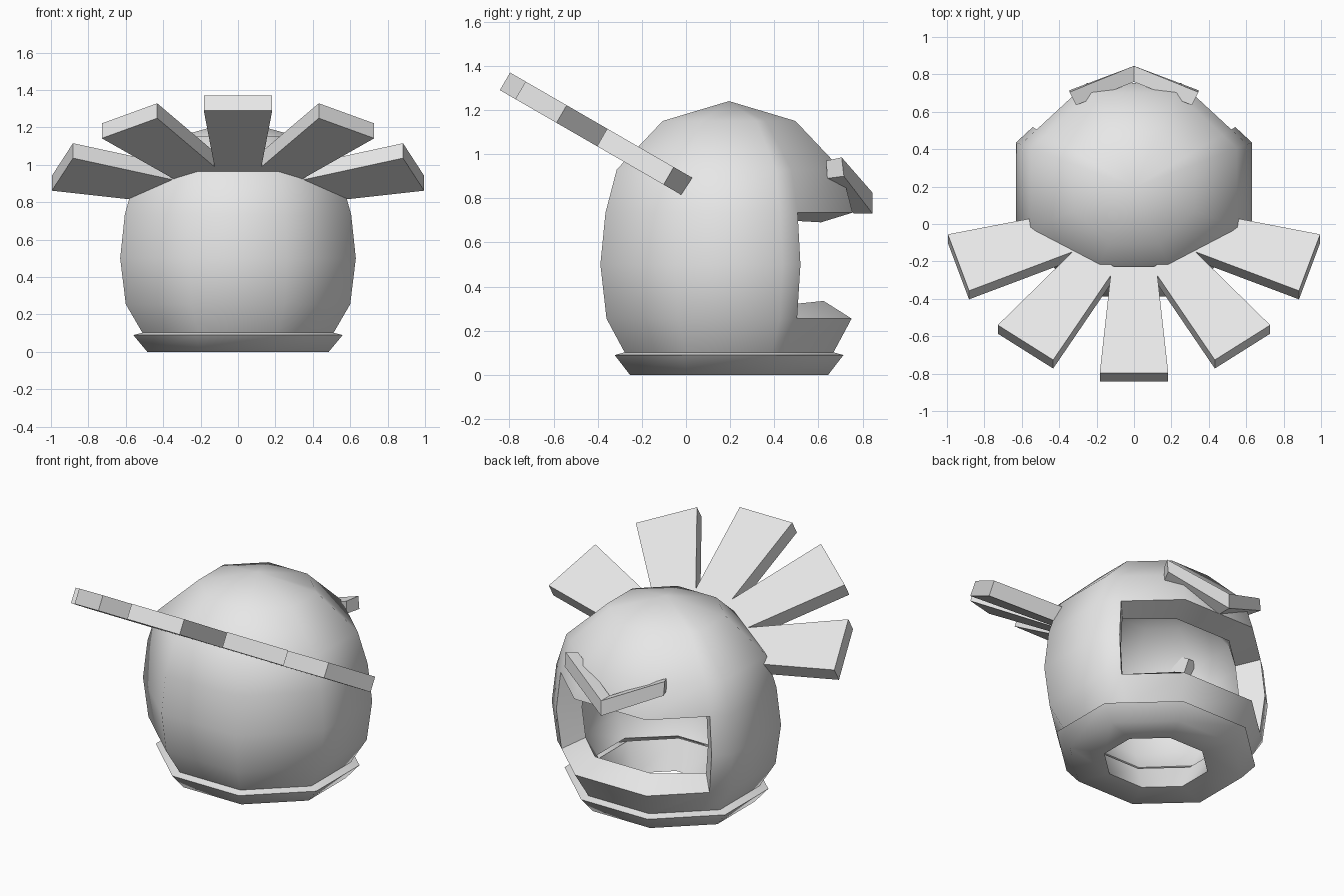
import bpy, bmesh, math
from mathutils import Vector

cube = bpy.data.objects.get("Cube")
if cube:
    bpy.data.objects.remove(cube)

grey = bpy.data.materials.new("light grey")
grey.use_nodes = True
grey.diffuse_color = (0.8, 0.8, 0.8, 1)
grey.node_tree.nodes["Principled BSDF"].inputs["Base Color"].default_value = (0.8, 0.8, 0.8, 1)

CENTRE_Y = 0.195
DEPTH = 0.925  # front-to-back squash of the octagon


def make(name, bm, smooth=None):
    bmesh.ops.recalc_face_normals(bm, faces=bm.faces)
    mesh = bpy.data.meshes.new(name)
    bm.to_mesh(mesh)
    bm.free()
    mesh.materials.append(grey)
    ob = bpy.data.objects.new(name, mesh)
    bpy.context.collection.objects.link(ob)
    bpy.ops.object.select_all(action='DESELECT')
    bpy.context.view_layer.objects.active = ob
    ob.select_set(True)
    if smooth:
        bpy.ops.object.shade_smooth_by_angle(angle=math.radians(smooth))
    return ob


def octagon(half_width, jambs=False):
    """Octagon outline; jambs adds a point on each rear diagonal."""
    r = half_width / math.cos(math.pi / 8)
    pts = [Vector((r * math.cos(a), CENTRE_Y + DEPTH * r * math.sin(a)))
           for a in (math.pi / 8 + k * math.pi / 4 for k in range(8))]
    if jambs:
        pts.insert(3, pts[3].lerp(pts[2], 0.24))
        pts.insert(1, pts[0].lerp(pts[1], 0.24))
    return pts


def ring(bm, half_width, z, jambs=False):
    return [bm.verts.new((p.x, p.y, z)) for p in octagon(half_width, jambs)]


def bridge(bm, a, b, skip=()):
    n = len(a)
    for i in range(n):
        if i not in skip:
            j = (i + 1) % n
            bm.faces.new((a[i], a[j], b[j], b[i]))


# Helmet shell, with the face opening left out of the two middle bands
bm = bmesh.new()
profile = [(0.51, 0.10), (0.60, 0.255), (0.63, 0.50), (0.605, 0.735),
           (0.55, 0.93), (0.325, 1.15)]
rings = [ring(bm, w, z, True) for w, z in profile]
for k in range(len(rings) - 1):
    bridge(bm, rings[k], rings[k + 1], skip=(1, 2, 3) if k in (1, 2) else ())
apex = bm.verts.new((0, CENTRE_Y, 1.24))
top = rings[-1]
for i, v in enumerate(top):
    bm.faces.new((v, top[(i + 1) % len(top)], apex))
shell = make("helmet_shell", bm)
mod = shell.modifiers.new("thickness", 'SOLIDIFY')
mod.thickness = 0.15
mod.offset = -1
mod.use_even_offset = True
bpy.ops.object.modifier_apply(modifier=mod.name)
bpy.ops.object.shade_smooth_by_angle(angle=math.radians(52))

# Flared neck ring with a hole underneath
bm = bmesh.new()
loops = [ring(bm, w, z) for w, z in
         [(0.485, 0), (0.56, 0.09), (0.50, 0.105), (0.37, 0.17), (0.29, 0)]]
for a, b in zip(loops, loops[1:] + loops[:1]):
    bridge(bm, a, b)
make("neck_ring", bm, 52)

# Five crest blades fanned out in a plane tilted by 30 degrees
TILT = math.radians(30)
hub = Vector((0, 0.035, 0.836))
side = Vector((1, 0, 0))
rise = Vector((0, -math.cos(TILT), math.sin(TILT)))
normal = Vector((0, math.sin(TILT), math.cos(TILT)))
for k in range(-2, 3):
    a = math.radians(36) * k
    out = side * math.sin(a) + rise * math.cos(a)
    across = side * math.cos(a) - rise * math.sin(a)
    bm = bmesh.new()
    layers = [[bm.verts.new(hub + out * r + across * w + normal * h)
               for r, w in [(0.33, -0.12), (0.987, -0.183), (0.987, 0.183), (0.33, 0.12)]]
              for h in (-0.046, 0.046)]
    bridge(bm, *layers)
    for layer in layers:
        bm.faces.new(layer)
    make(f"crest_blade_{k + 3}", bm)

# V-shaped brow bar
bm = bmesh.new()
middle = [(0, 0.76, 0.73), (0, 0.845, 0.73), (0, 0.845, 0.825), (0, 0.76, 0.825)]
tip = [(0.31, 0.64, 0.89), (0.345, 0.715, 0.90), (0.345, 0.705, 0.985), (0.31, 0.635, 0.97)]
sections = [[bm.verts.new(p) for p in sec] for sec in
            ([(-x, y, z) for x, y, z in tip], middle, tip)]
bridge(bm, sections[0], sections[1])
bridge(bm, sections[1], sections[2])
bm.faces.new(sections[0])
bm.faces.new(sections[2])
make("brow_bar", bm)
